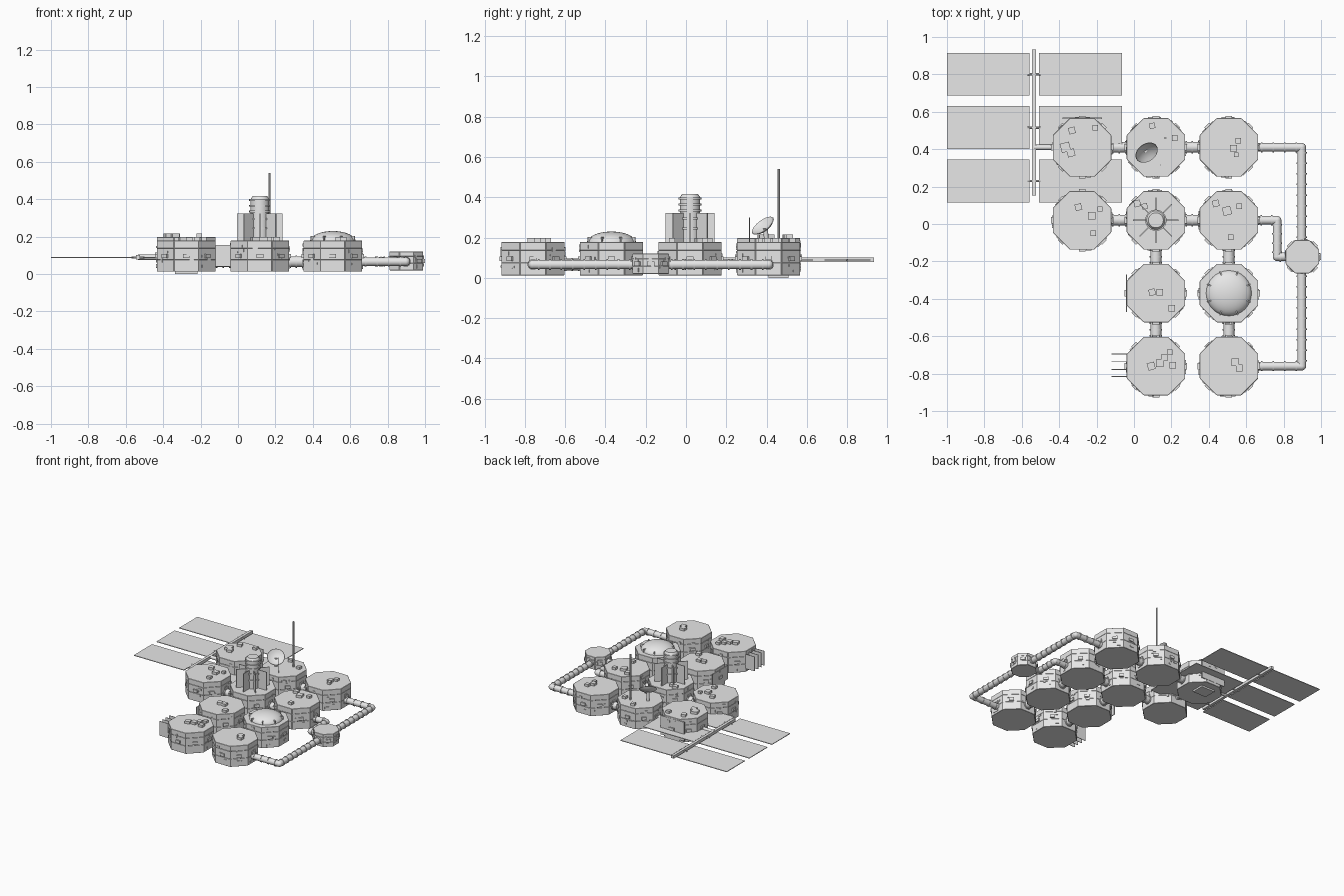
import bpy, bmesh, math, random
from mathutils import Matrix, Vector

random.seed(4)
if "Cube" in bpy.data.objects:
    bpy.data.objects.remove(bpy.data.objects["Cube"])

grey = bpy.data.materials.new("hull_grey")
grey.use_nodes = True
grey.diffuse_color = (0.8, 0.8, 0.8, 1)
grey.node_tree.nodes["Principled BSDF"].inputs["Base Color"].default_value = (0.8, 0.8, 0.8, 1)


def finish(name, bm):
    """Smooth shallow edges, keep the rest sharp, and make the object."""
    bm.normal_update()
    for f in bm.faces:
        f.smooth = True
    for e in bm.edges:
        e.smooth = e.calc_face_angle(0) < 0.6
    mesh = bpy.data.meshes.new(name)
    bm.to_mesh(mesh)
    bm.free()
    mesh.materials.append(grey)
    ob = bpy.data.objects.new(name, mesh)
    bpy.context.collection.objects.link(ob)
    return ob


def box(bm, centre, size, turn=0):
    m = Matrix.Translation(centre) @ Matrix.Rotation(turn, 4, 'Z') @ Matrix.Diagonal((*size, 1))
    bmesh.ops.create_cube(bm, size=1, matrix=m)


def rod(bm, a, b, r, r2=None, sides=16):
    a, b = Vector(a), Vector(b)
    d = b - a
    m = Matrix.Translation((a + b) / 2) @ d.to_track_quat('Z', 'Y').to_matrix().to_4x4()
    bmesh.ops.create_cone(bm, cap_ends=True, segments=sides, radius1=r,
                          radius2=r if r2 is None else r2, depth=d.length, matrix=m)


def lathe(bm, profile, m, sides=32):
    """Spin a profile of (radius, height) points about the local z axis."""
    vs = [bm.verts.new((r, 0, z)) for r, z in profile]
    es = [bm.edges.new(p) for p in zip(vs, vs[1:])]
    bmesh.ops.spin(bm, geom=vs + es, cent=(0, 0, 0), axis=(0, 0, 1),
                   angle=math.tau, steps=sides, use_duplicate=False)
    bmesh.ops.remove_doubles(bm, verts=bm.verts[:], dist=1e-5)
    bmesh.ops.recalc_face_normals(bm, faces=bm.faces[:])
    bmesh.ops.transform(bm, matrix=m, verts=bm.verts[:])


def module(name, x, y, half, low, high, roof=()):
    """Octagonal cabin with panelled walls, wall fittings and roof boxes."""
    bm = bmesh.new()
    r = half / math.cos(math.pi / 8)
    m = Matrix.Translation((x, y, (low + high) / 2)) @ Matrix.Rotation(math.pi / 8, 4, 'Z')
    bmesh.ops.create_cone(bm, cap_ends=True, segments=8, radius1=r, radius2=r,
                          depth=high - low, matrix=m)
    for t in (0.25, 0.62):
        bmesh.ops.bisect_plane(bm, geom=bm.verts[:] + bm.edges[:] + bm.faces[:],
                               plane_co=(x, y, high - t * (high - low)), plane_no=(0, 0, 1))
    bm.normal_update()
    walls = [f for f in bm.faces if abs(f.normal.z) < 0.5]
    bmesh.ops.inset_individual(bm, faces=walls, thickness=0.002, depth=0.002)
    for k in range(8):
        a = k * math.pi / 4
        out = Vector((math.cos(a), math.sin(a), 0))
        side = Vector((-out.y, out.x, 0))
        for n in range(3):
            p = Vector((x, y, random.uniform(low + 0.02, high - 0.02)))
            p += out * half + side * random.uniform(-0.25, 0.25) * half
            box(bm, p, (0.012, random.uniform(0.01, 0.03), random.uniform(0.008, 0.02)), a)
        # larger lug in the middle of each wall
        box(bm, Vector((x, y, (low + high) / 2)) + out * half, (0.024, 0.036, 0.022), a)
    for dx, dy, s in roof:
        box(bm, (x + dx, y + dy, high + 0.006), (s, s, 0.026), 0.25 if dx < 0 else 0)
    return finish(name, bm)


def corridor(name, points, r, gap=0.055):
    """Ribbed tube through the points, with rounded elbows."""
    bm = bmesh.new()
    pts = [Vector((px, py, 0.066)) for px, py in points]
    for a, b in zip(pts, pts[1:]):
        rod(bm, a, b, r)
        d = (b - a).normalized()
        n = max(2, round((b - a).length / gap))
        for i in range(n):
            c = a.lerp(b, (i + 0.5) / n)
            rod(bm, c - d * 0.004, c + d * 0.004, r + 0.004)
    for p in pts[1:-1]:
        bmesh.ops.create_uvsphere(bm, u_segments=16, v_segments=10, radius=r,
                                  matrix=Matrix.Translation(p))
    return finish(name, bm)


# Cabins on a regular grid
X = (-0.277, 0.117, 0.507)
Y = (0.41, 0.02, -0.37, -0.76)
HALF, LOW, TOP = 0.155, 0.013, 0.178
roofs = {
    (0, 0): [(-0.055, 0.09, 0.035), (0.07, 0.105, 0.03), (-0.09, 0, 0.05), (-0.06, -0.03, 0.04)],
    (1, 0): [(-0.02, 0.115, 0.03), (0.1, 0.05, 0.03)],
    (2, 0): [(0.05, 0.035, 0.03), (0.025, -0.005, 0.035), (0.04, -0.04, 0.025)],
    (0, 1): [(-0.02, 0.07, 0.035), (0.05, 0.025, 0.04), (0.095, 0.06, 0.025), (0.06, -0.07, 0.03)],
    (1, 1): [(-0.1, 0.09, 0.035), (-0.06, 0.075, 0.03)],
    (2, 1): [(-0.07, 0.09, 0.035), (-0.01, 0.05, 0.045), (0.055, 0.075, 0.03), (0.01, -0.09, 0.03)],
    (1, 2): [(-0.02, 0.005, 0.035), (0.02, 0.005, 0.035), (0.085, -0.08, 0.035)],
    (2, 2): [],
    (1, 3): [(0.02, 0.015, 0.04), (0.075, 0.075, 0.03), (0.045, 0.045, 0.035), (-0.025, 0, 0.04),
             (0.09, 0.005, 0.035)],
    (2, 3): [(0.035, 0.02, 0.04), (0.055, -0.01, 0.035)],
}
for (i, j), roof in roofs.items():
    module(f"cabin_row{j + 1}_column{i + 1}", X[i], Y[j], HALF, LOW,
           0.197 if (i, j) == (0, 0) else TOP, roof)
module("airlock_cabin", 0.9, -0.175, 0.088, 0.02, 0.12)

# Short corridors between neighbouring cabins
e = HALF - 0.01
for j in (0, 1):
    for i in (0, 1):
        corridor("corridor_across", [(X[i] + e, Y[j]), (X[i + 1] - e, Y[j])], 0.029, 0.03)
for i in (1, 2):
    for j in (1, 2):
        corridor("corridor_along", [(X[i], Y[j] - e), (X[i], Y[j + 1] + e)], 0.029, 0.03)
corridor("narrow_corridor", [(-0.26, Y[0] - e), (-0.26, Y[1] + e)], 0.012, 0.04)

# Long outer corridors to the airlock
corridor("back_corridor", [(X[2] + e, Y[0]), (0.897, Y[0]), (0.897, -0.1)], 0.023)
corridor("front_corridor", [(X[2] + e, Y[3]), (0.897, Y[3]), (0.897, -0.25)], 0.023)
corridor("middle_corridor", [(X[2] + e, Y[1]), (0.765, Y[1]), (0.765, -0.175), (0.83, -0.175)], 0.023)

# Observation dome with rim clips
bm = bmesh.new()
arc = [(0.122 * math.sin(t), 0.056 * math.cos(t)) for t in (k * math.pi / 20 for k in range(11))]
lathe(bm, arc[::-1], Matrix.Translation((X[2], Y[2], 0.174)))
for k in range(8):
    a = k * math.pi / 4 + math.pi / 8
    box(bm, (X[2] + 0.115 * math.cos(a), Y[2] + 0.115 * math.sin(a), 0.19), (0.025, 0.006, 0.026), a)
finish("dome", bm)

# Central tower with rings and radial fins
tx, ty = X[1], Y[1]
bm = bmesh.new()
rod(bm, (tx, ty, 0.17), (tx, ty, 0.4), 0.05, sides=24)
rod(bm, (tx, ty, 0.4), (tx, ty, 0.416), 0.05, 0.04, sides=24)
for z in (0.24, 0.29, 0.33, 0.36, 0.39):
    rod(bm, (tx, ty, z), (tx, ty, z + 0.01), 0.057, sides=24)
finish("tower", bm)
bm = bmesh.new()
for k in range(8):
    a = k * math.pi / 4
    box(bm, (tx + 0.084 * math.cos(a), ty + 0.084 * math.sin(a), 0.249), (0.075, 0.006, 0.148), a)
finish("tower_fins", bm)

# Dish and antennas
bm = bmesh.new()
tilt = Vector((0.4, -0.55, 0.73)).to_track_quat('Z', 'Y').to_matrix().to_4x4()
bowl = [(0.0, -0.018), (0.03, -0.013), (0.05, -0.005), (0.065, 0.006),
        (0.063, 0.008), (0.048, -0.001), (0.028, -0.009), (0.0, -0.014)]
lathe(bm, bowl, Matrix.Translation((0.065, 0.385, 0.255)) @ tilt)
rod(bm, (0.055, 0.4, 0.17), (0.06, 0.395, 0.245), 0.012, sides=12)
finish("dish", bm)
bm = bmesh.new()
rod(bm, (0.168, 0.46, 0.17), (0.168, 0.46, 0.54), 0.006, sides=8)
finish("tall_antenna", bm)
bm = bmesh.new()
rod(bm, (0.14, 0.315, 0.17), (0.14, 0.315, 0.3), 0.002, sides=6)
finish("thin_antenna", bm)

# Solar wings on a mast
bm = bmesh.new()
box(bm, (-0.534, 0.543, 0.09), (0.022, 0.78, 0.022))
rod(bm, (-0.534, Y[0], 0.09), (X[0] - e, Y[0], 0.09), 0.014)
for y in (0.8, 0.515, 0.23):
    rod(bm, (-0.57, y, 0.088), (-0.5, y, 0.088), 0.006, sides=8)
finish("solar_mast", bm)
bm = bmesh.new()
for y in (0.801, 0.516, 0.23):
    box(bm, (-0.779, y, 0.088), (0.442, 0.229, 0.005))
    box(bm, (-0.286, y, 0.088), (0.446, 0.229, 0.005))
finish("solar_panels", bm)

# Radiator fins, wall plates and floor hatch
bm = bmesh.new()
for y in (-0.695, -0.737, -0.778, -0.815):
    box(bm, (-0.075, y, 0.098), (0.09, 0.004, 0.115))
finish("radiator_fins", bm)
bm = bmesh.new()
box(bm, (-0.041, Y[2], 0.1), (0.005, 0.2, 0.11))
box(bm, (X[0], Y[0] + HALF, 0.11), (0.21, 0.008, 0.15))
finish("wall_plates", bm)
bm = bmesh.new()
box(bm, (X[0], 0.46, 0.008), (0.12, 0.1, 0.016))
finish("floor_hatch", bm)
